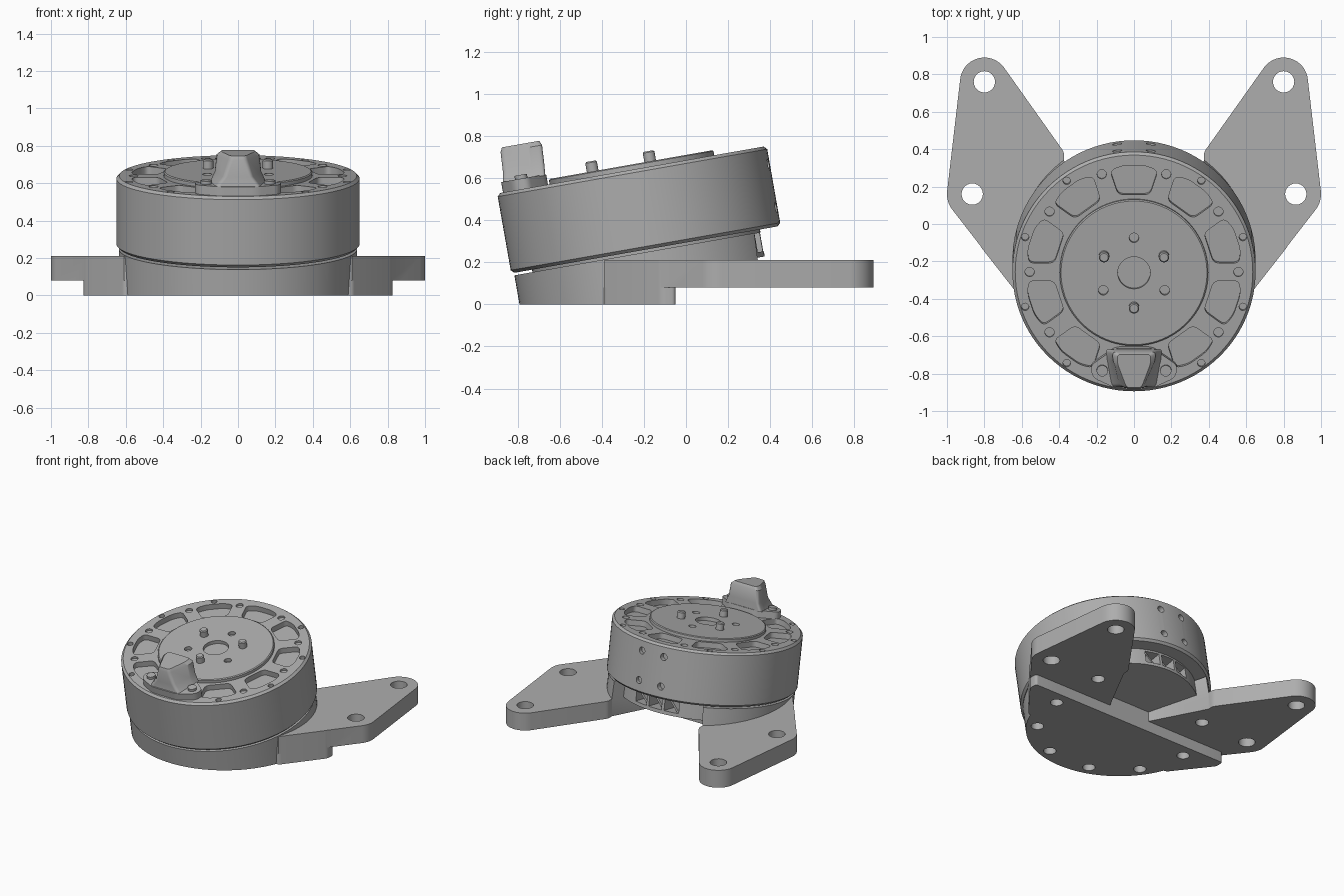
import bpy, bmesh, math
from math import cos, sin, radians, pi
from mathutils import Matrix, Vector

cube = bpy.data.objects.get("Cube")
if cube:
    bpy.data.objects.remove(cube, do_unlink=True)

grey = bpy.data.materials.new("plain grey")
grey.use_nodes = True
grey.diffuse_color = (0.42, 0.42, 0.42, 1)
grey.node_tree.nodes["Principled BSDF"].inputs["Base Color"].default_value = (0.42, 0.42, 0.42, 1)

# Frame of the tilted drum: origin at the centre of its underside
TILT = Matrix.Translation((0, -0.19, 0.26)) @ Matrix.Rotation(radians(10), 4, 'X')
FLAT = Matrix.Identity(4)
HEIGHT = 0.385


def arc(x, y, r, a0=0, a1=360, n=24):
    full = a1 - a0 == 360
    steps = n if full else n + 1
    return [(x + r * cos(radians(a0 + (a1 - a0) * i / n)),
             y + r * sin(radians(a0 + (a1 - a0) * i / n))) for i in range(steps)]


def polar(r, a):
    return r * cos(radians(a)), r * sin(radians(a))


def rounded(points, r, n=5):
    """Round every corner of an outline with a quadratic curve."""
    out = []
    for i, p in enumerate(points):
        p = Vector(p)
        to_prev = (Vector(points[i - 1]) - p).normalized() * r
        to_next = (Vector(points[(i + 1) % len(points)]) - p).normalized() * r
        for k in range(n + 1):
            t = k / n
            out.append(tuple(p + to_prev * (1 - t) ** 2 + to_next * t * t))
    return out


def mirror(points):
    return [(-x, y) for x, y in reversed(points)]


def loft(bm, *layers):
    """Skin (outline, z) layers into a closed solid."""
    rings = [[bm.verts.new((x, y, z)) for x, y in outline] for outline, z in layers]
    for a, b in zip(rings, rings[1:]):
        for i in range(len(a)):
            j = (i + 1) % len(a)
            bm.faces.new((a[i], a[j], b[j], b[i]))
    bm.faces.new(rings[0][::-1])
    bm.faces.new(rings[-1])


def make(name, solids, frame=FLAT):
    """Build an object from a list of solids, each a list of layers."""
    bm = bmesh.new()
    for layers in solids:
        loft(bm, *layers)
    bmesh.ops.recalc_face_normals(bm, faces=bm.faces)
    bm.transform(frame)
    mesh = bpy.data.meshes.new(name)
    bm.to_mesh(mesh)
    bm.free()
    mesh.materials.append(grey)
    obj = bpy.data.objects.new(name, mesh)
    bpy.context.collection.objects.link(obj)
    return obj


def prism(outline, z0, z1):
    return [(outline, z0), (outline, z1)]


def combine(obj, tool, operation='DIFFERENCE'):
    mod = obj.modifiers.new(operation, 'BOOLEAN')
    mod.operation, mod.solver, mod.object = operation, 'EXACT', tool
    bpy.context.view_layer.objects.active = obj
    bpy.ops.object.modifier_apply(modifier=mod.name)
    bpy.data.objects.remove(tool, do_unlink=True)


def cut(obj, solids, frame=FLAT):
    combine(obj, make("cutter", solids, frame))


def box(x0, x1, y0, y1):
    return [(x0, y0), (x1, y0), (x1, y1), (x0, y1)]


def disc(r, n=96):
    return arc(0, 0, r, n=n)


# Base: tilted round body, two wings and a front slab
base = make("base", [prism(disc(0.637), -0.45, -0.012)], TILT)
wing = ([(0.1, 0.0), (0.3, -0.3), (0.61, -0.39)]
        + arc(0.865, 0.16, 0.135, -37, 6, 8)
        + arc(0.8, 0.76, 0.13, 6, 144, 20)
        + arc(0.46, 0.35, 0.09, 144, 200, 6))
slab = rounded([(0.825, -0.05), (0.825, -0.115), (0.61, -0.39), (-0.61, -0.39),
                (-0.825, -0.115), (-0.825, -0.05)], 0.02)
for outline, z0 in ((wing, 0.08), (mirror(wing), 0.08), (slab, 0)):
    combine(base, make("extension", [prism(outline, z0, 0.21)]), 'UNION')
cut(base, [prism(box(-2, 2, -2, 2), -1, 0)])
cut(base, [prism(box(-2, 2, -0.05, 2), -0.5, 0.08)])
notch = [(0.17, -0.05), (0.375, 0.34), (0.375, 0.7), (-0.375, 0.7), (-0.375, 0.34), (-0.17, -0.05)]
cut(base, [prism(notch, -0.5, 1)])

# Mounting holes through the wings and screw holes under the base
holes = []
for s in (1, -1):
    holes += [prism(arc(s * 0.8, 0.76, 0.057), -0.1, 0.5),
              prism(arc(s * 0.865, 0.16, 0.057), -0.1, 0.5),
              prism(arc(s * 0.46, 0.17, 0.045), -0.1, 0.18)]
    for a in (0, -36, -72):
        x, y = polar(0.56, a)
        holes.append(prism(arc(s * x, y - 0.15, 0.043), -0.1, 0.06))
cut(base, holes)

# Hub between base and drum, with a ribbed opening at the back
hub = make("hub", [prism(disc(0.55), -0.13, 0.01)], TILT)
cells = []
for x in (-0.125, 0, 0.125):
    cells.append(prism(box(x - 0.052, x + 0.052, 0.42, 0.7), -0.105, -0.015))
cut(hub, cells, TILT)
cut(hub, [prism(box(-0.05, 0.05, 0.07, 0.12), -0.2, -0.11)], TILT)
ribs = []
for x in (-0.125, 0, 0.125):
    ribs.append(prism([(x - 0.055, -0.107), (x - 0.035, -0.107),
                       (x + 0.055, -0.013), (x + 0.035, -0.013)], -0.51, -0.41))
make("hub_ribs", ribs, TILT @ Matrix.Rotation(pi / 2, 4, 'X'))

# Drum with chamfered rims
drum = make("drum", [[(disc(0.635), 0), (disc(0.65), 0.015),
                      (disc(0.65), HEIGHT - 0.015), (disc(0.635), HEIGHT)]], TILT)

# Pockets, pin holes and rim screw holes around the top
recesses = []
pocket = rounded([(-0.085, 0.42), (0.085, 0.42), (0.128, 0.55),
                  (0.06, 0.578), (-0.06, 0.578), (-0.128, 0.55)], 0.03)
for k in range(10):
    a = 18 + 36 * k
    if a != 270:
        turn = Matrix.Rotation(radians(a - 90), 2)
        recesses.append(prism([tuple(turn @ Vector(p)) for p in pocket], HEIGHT - 0.04, 0.5))
    if a not in (90, 270):
        recesses.append(prism(arc(*polar(0.612, a), 0.02, n=16), HEIGHT - 0.03, 0.5))
    recesses.append(prism(arc(*polar(0.558, 36 * k), 0.025, n=16), HEIGHT - 0.015, 0.5))
cut(drum, recesses, TILT)

# Radial screw holes on the back of the drum
radial = [prism(arc(x, z, 0.025, n=16), -0.8, -0.61) for x in (-0.09, 0.09) for z in (0.09, 0.3)]
cut(drum, radial, TILT @ Matrix.Rotation(pi / 2, 4, 'X'))

# Rotor plate on top, with centre bore and threaded holes
TOP = TILT @ Matrix.Translation((0, 0, HEIGHT))
rotor = make("rotor_plate", [[(disc(0.397), -0.005), (disc(0.397), 0.02), (disc(0.39), 0.025)]], TOP)
bores = [prism(arc(0, 0, 0.087, n=40), 0.0, 0.1)]
bores += [prism(arc(*polar(0.19, a), 0.026, n=16), 0.0, 0.1) for a in (90, 210, 330)]
cut(rotor, bores, TOP)
make("rotor_pegs", [[(arc(*polar(0.185, a), 0.028), 0.02), (arc(*polar(0.185, a), 0.028), 0.068),
                     (arc(*polar(0.185, a), 0.022), 0.074)] for a in (30, 150, 270)], TOP)

# Cable connector: flange, two screws and a flared three-sided housing
flange = rounded([(-0.1, -0.405), (0.1, -0.405), (0.235, -0.5), (0.22, -0.565),
                  (0.1, -0.622), (-0.1, -0.622), (-0.22, -0.565), (-0.235, -0.5)], 0.03)
make("connector_flange", [[(flange, 0), (flange, 0.05)]], TOP)
make("connector_screws", [prism(arc(s * 0.17, -0.525, 0.03), 0.04, 0.068) for s in (1, -1)], TOP)


def housing(back, front, y0, y1):
    return rounded([(-back, y0), (back, y0), (back * 0.98, y0 - 0.05),
                    (front, y1), (-front, y1), (-back * 0.98, y0 - 0.05)], 0.02)


make("connector_housing", [[(housing(0.15, 0.12, -0.41, -0.615), 0.045),
                            (housing(0.125, 0.075, -0.405, -0.605), 0.1),
                            (housing(0.115, 0.045, -0.4, -0.6), 0.19),
                            (housing(0.09, 0.04, -0.41, -0.59), 0.212)]], TOP)

# Smooth curved walls while keeping edges crisp
for obj in bpy.context.collection.objects:
    if obj.type == 'MESH':
        bpy.ops.object.select_all(action='DESELECT')
        obj.select_set(True)
        bpy.context.view_layer.objects.active = obj
        bpy.ops.object.shade_smooth_by_angle(angle=radians(30))
